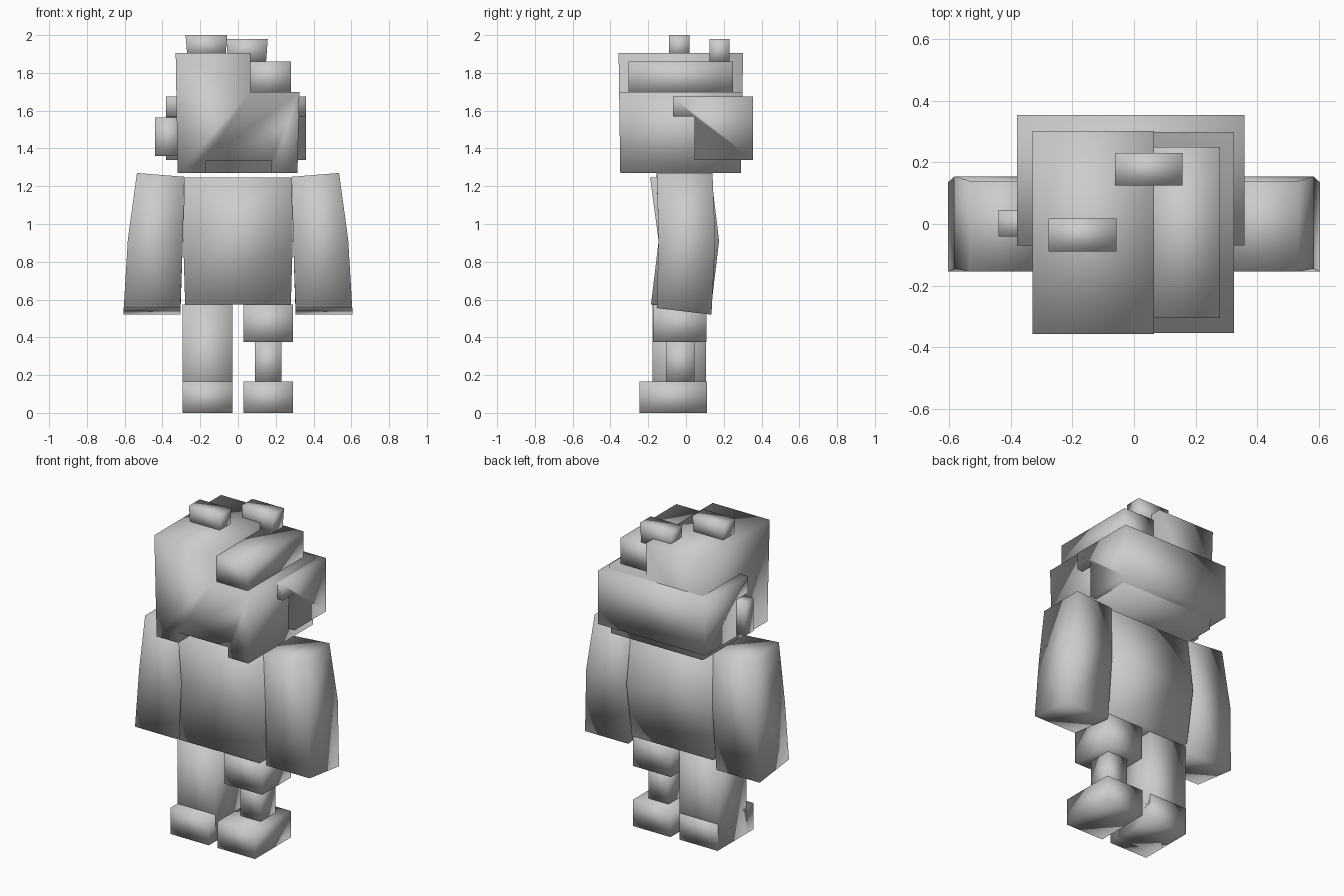
import bpy, bmesh

if "Cube" in bpy.data.objects:
    bpy.data.objects.remove(bpy.data.objects["Cube"])

grey = bpy.data.materials.new("stone grey")
grey.diffuse_color = (0.6, 0.6, 0.6, 1)
grey.use_nodes = True
grey.node_tree.nodes["Principled BSDF"].inputs["Base Color"].default_value = grey.diffuse_color


def finish(name, bm):
    bmesh.ops.recalc_face_normals(bm, faces=bm.faces)
    for f in bm.faces:
        f.smooth = True
    me = bpy.data.meshes.new(name)
    bm.to_mesh(me)
    bm.free()
    me.materials.append(grey)
    ob = bpy.data.objects.new(name, me)
    bpy.context.collection.objects.link(ob)
    return ob


def loft(name, sections):
    """Join rectangles (x0, x1, y0, y1, z_front, z_back) from bottom to top."""
    bm = bmesh.new()
    rings = [[bm.verts.new(p) for p in
              ((x0, y0, zf), (x1, y0, zf), (x1, y1, zb), (x0, y1, zb))]
             for x0, x1, y0, y1, zf, zb in sections]
    bm.faces.new(rings[0])
    bm.faces.new(rings[-1])
    for a, b in zip(rings, rings[1:]):
        for i in range(4):
            j = (i + 1) % 4
            bm.faces.new((a[i], a[j], b[j], b[i]))
    return finish(name, bm)


def box(name, x0, x1, y0, y1, z0, z1, flare=0.0):
    """Box whose top may be wider than its bottom by flare on each side in x."""
    return loft(name, [(x0 + flare, x1 - flare, y0, y1, z0, z0),
                       (x0, x1, y0, y1, z1, z1)])


def prism(name, profile, to_a, to_b):
    """Extrude a profile between two mappings of its points."""
    bm = bmesh.new()
    a = [bm.verts.new(to_a(*p)) for p in profile]
    b = [bm.verts.new(to_b(*p)) for p in profile]
    bm.faces.new(a)
    bm.faces.new(b)
    for i in range(len(profile)):
        j = (i + 1) % len(profile)
        bm.faces.new((a[i], a[j], b[j], b[i]))
    return finish(name, bm)


# Torso, bowed backwards at the waist
loft("torso", [(-0.28, 0.28, -0.185, 0.135, 0.575, 0.575),
               (-0.29, 0.29, -0.145, 0.175, 0.91, 0.91),
               (-0.285, 0.285, -0.19, 0.135, 1.245, 1.245)])

# Arms, slanting outwards
for side, s in (("left", -1), ("right", 1)):
    rows = [(0.305, 0.605, -0.155, 0.135, 0.555, 0.52),
            (0.292, 0.583, -0.145, 0.155, 0.92, 0.92)]
    arm = loft(side + "_arm", [(s * a, s * b, *r) for a, b, *r in rows]
               + [(s * 0.285, s * 0.535, -0.155, 0.14, 1.25, 1.25)])
    for v in arm.data.vertices:          # raised outer shoulder
        if v.co.z > 1.2 and abs(v.co.x) > 0.4:
            v.co.z = 1.27

# Whole leg, and the broken leg with its thin peg
box("whole_leg", -0.295, -0.03, -0.178, 0.105, 0.0, 0.575)
box("whole_foot", -0.295, -0.03, -0.245, 0.108, 0.0, 0.165)
box("broken_thigh", 0.03, 0.29, -0.175, 0.108, 0.375, 0.575)
box("leg_peg", 0.09, 0.23, -0.105, 0.045, 0.16, 0.38)
box("broken_foot", 0.03, 0.29, -0.245, 0.11, 0.0, 0.165)

# Head with a stepped crown, slightly wider at the top
profile = [(-0.32, 1.27), (0.315, 1.27), (0.325, 1.7),
           (0.065, 1.7), (0.065, 1.905), (-0.33, 1.905)]
head = prism("head", profile,
             lambda x, z: (x, -0.348 - 0.014 * (z - 1.27), z),
             lambda x, z: (x, 0.29 + 0.02 * (z - 1.27), z))

# Mouth notch cut in the lower front edge
cutter = box("mouth_cutter", -0.17, 0.175, -0.5, -0.23, 1.1, 1.335)
cutter.hide_render = True
cutter.hide_viewport = True
cut = head.modifiers.new("mouth", "BOOLEAN")
cut.operation = "DIFFERENCE"
cut.solver = "EXACT"
cut.object = cutter

# Lower step on the crown
box("crown_step", 0.05, 0.28, -0.305, 0.25, 1.69, 1.86)

# Wrap around the back of the head, with longer strips above the ears
wrap = [(-0.07, 1.57), (0.045, 1.57), (0.045, 1.34),
        (0.355, 1.34), (0.355, 1.675), (-0.07, 1.675)]
prism("back_wrap", wrap, lambda y, z: (-0.38, y, z), lambda y, z: (0.36, y, z))

# Ear stub on one side
box("ear", -0.44, -0.3, -0.04, 0.045, 1.36, 1.565)

# Two knobs on top
box("front_knob", -0.278, -0.057, -0.09, 0.018, 1.88, 2.0, 0.01)
box("back_knob", -0.062, 0.158, 0.125, 0.23, 1.85, 1.98, 0.01)
